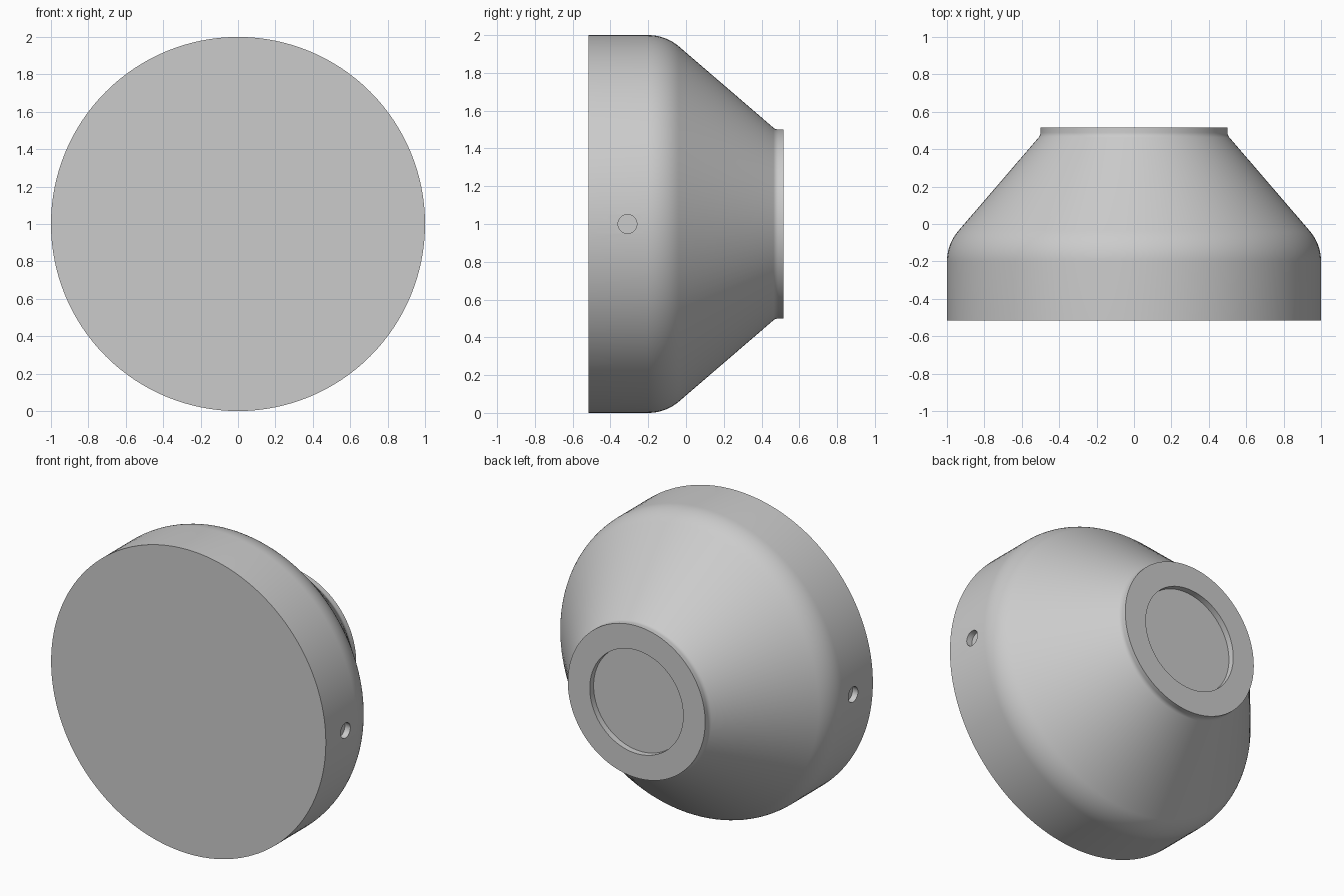
import bpy, bmesh
from math import sin, cos, pi, radians
from mathutils import Matrix, Vector

cube = bpy.data.objects.get("Cube")
if cube:
    bpy.data.objects.remove(cube, do_unlink=True)

SEGMENTS = 128
HALF = 0.515            # half the depth along y
SLOPE = radians(40.7)   # cone angle to the axis

grey = bpy.data.materials.new("plain grey")
grey.use_nodes = True
colour = (0.6, 0.6, 0.6, 1)
grey.diffuse_color = colour
grey.node_tree.nodes["Principled BSDF"].inputs["Base Color"].default_value = colour


def make_object(name, bm):
    bmesh.ops.recalc_face_normals(bm, faces=bm.faces)
    mesh = bpy.data.meshes.new(name)
    bm.to_mesh(mesh)
    bm.free()
    mesh.materials.append(grey)
    obj = bpy.data.objects.new(name, mesh)
    bpy.context.collection.objects.link(obj)
    return obj


def lathe(name, profile):
    """Turn (radius, y) points about the y axis at z = 1, with flat end caps."""
    bm = bmesh.new()
    rings = []
    for r, y in profile:
        rings.append([bm.verts.new((r * cos(a), y, 1 + r * sin(a)))
                      for a in (2 * pi * i / SEGMENTS for i in range(SEGMENTS))])
    for low, high in zip(rings, rings[1:]):
        for i in range(SEGMENTS):
            j = (i + 1) % SEGMENTS
            bm.faces.new((low[i], low[j], high[j], high[i]))
    bm.faces.new(rings[0])
    bm.faces.new(rings[-1])
    return make_object(name, bm)


def fillet(r, y, radius, start, end, steps):
    """Arc points around a centre, from one angle to another."""
    angles = [start + (end - start) * i / steps for i in range(steps + 1)]
    return [(r + radius * cos(a), y + radius * sin(a)) for a in angles]


# Knob body: drum, rounded shoulder, cone, small neck, recessed back face
profile = [(1, -HALF)]
profile += fillet(0.75, -0.2, 0.25, 0, SLOPE, 12)
profile += fillet(0.54, 0.489, 0.04, pi + SLOPE, pi, 6)
profile += [(0.5, HALF), (0.34, HALF), (0.34, HALF - 0.04)]
body = lathe("knob_body", profile)

# Shallow round holes in both sides of the drum
bm = bmesh.new()
for side in (-1, 1):
    place = Matrix.Translation(Vector((side * 1.06, -0.31, 1))) @ Matrix.Rotation(pi / 2, 4, 'Y')
    bmesh.ops.create_cone(bm, cap_ends=True, segments=32, radius1=0.05,
                          radius2=0.05, depth=0.2, matrix=place)
cutter = make_object("side_hole_cutter", bm)
cutter.hide_render = True

cut = body.modifiers.new("side_holes", 'BOOLEAN')
cut.operation = 'DIFFERENCE'
cut.solver = 'EXACT'
cut.object = cutter
bpy.context.view_layer.objects.active = body
body.select_set(True)
bpy.ops.object.modifier_apply(modifier=cut.name)
bpy.data.objects.remove(cutter, do_unlink=True)

bpy.ops.object.shade_smooth_by_angle(angle=radians(30))
